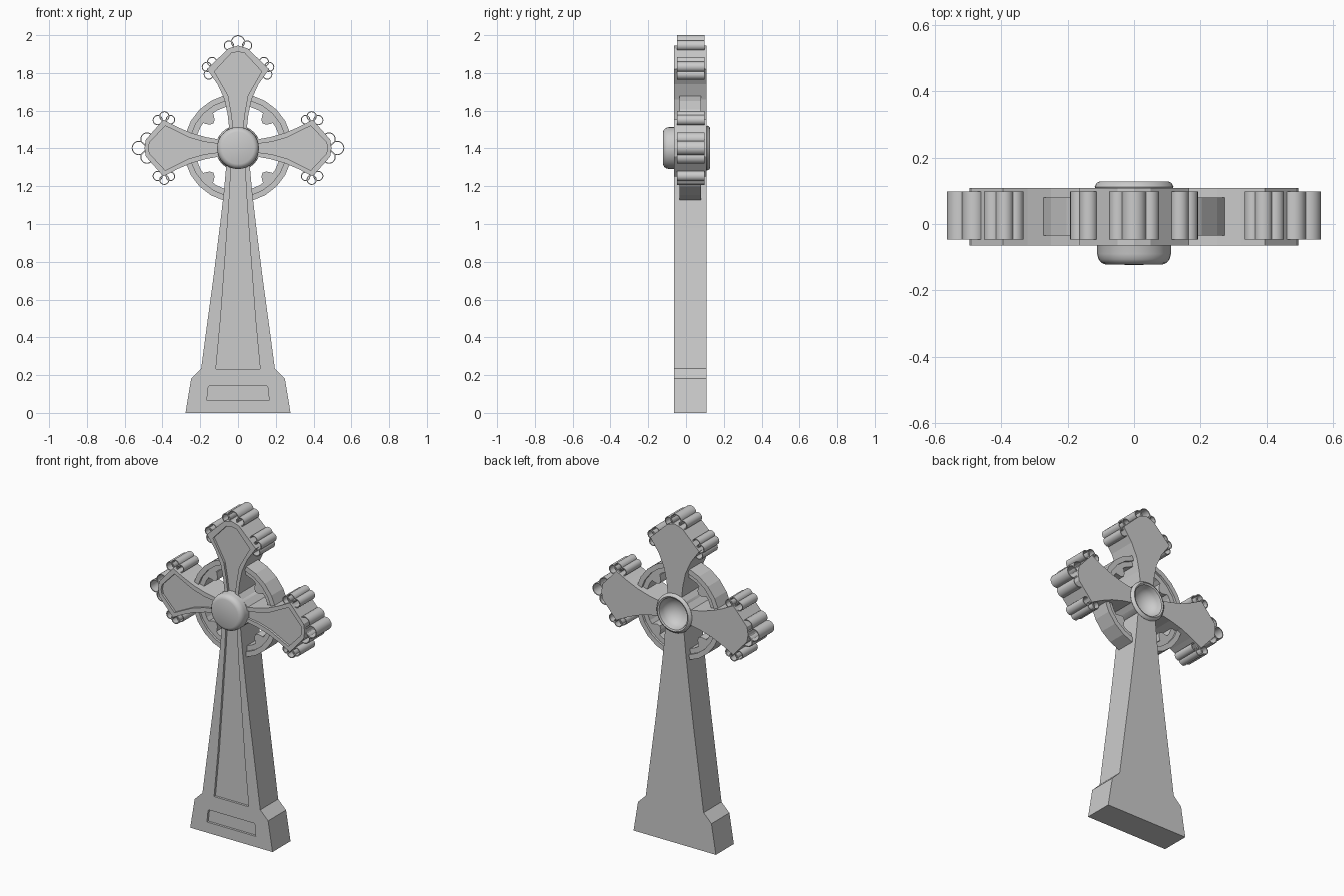
import bpy, bmesh, math

if "Cube" in bpy.data.objects:
    bpy.data.objects.remove(bpy.data.objects["Cube"])

CZ = 1.402                      # height of the cross centre
FRONT, BACK = -0.064, 0.109     # faces of the main slab


def make_object(name, bm):
    bmesh.ops.recalc_face_normals(bm, faces=bm.faces)
    mesh = bpy.data.meshes.new(name)
    bm.to_mesh(mesh)
    bm.free()
    obj = bpy.data.objects.new(name, mesh)
    bpy.context.collection.objects.link(obj)
    return obj


def add_prism(bm, pts, y0, y1):
    a = [bm.verts.new((x, y0, z)) for x, z in pts]
    b = [bm.verts.new((x, y1, z)) for x, z in pts]
    bm.faces.new(a)
    bm.faces.new(b[::-1])
    n = len(pts)
    for i in range(n):
        j = (i + 1) % n
        bm.faces.new((a[i], b[i], b[j], a[j]))


def prism(name, pts, y0, y1):
    bm = bmesh.new()
    add_prism(bm, pts, y0, y1)
    return make_object(name, bm)


def add_lathe(bm, profile, cx, cz, n, closed=True):
    """Spin (radius, y) points about a y-directed axis."""
    rows = []
    for r, y in profile:
        count = 1 if r < 1e-6 else n
        rows.append([bm.verts.new((cx + r * math.cos(2 * math.pi * k / n), y,
                                   cz + r * math.sin(2 * math.pi * k / n))) for k in range(count)])
    pairs = list(zip(rows, rows[1:])) + ([(rows[-1], rows[0])] if closed else [])
    for p, q in pairs:
        for k in range(n):
            m = (k + 1) % n
            f = [p[k % len(p)], p[m % len(p)], q[m % len(q)], q[k % len(q)]]
            bm.faces.new(list(dict.fromkeys(f)))


def smooth(obj, angle=30):
    bpy.ops.object.select_all(action='DESELECT')
    obj.select_set(True)
    bpy.context.view_layer.objects.active = obj
    bpy.ops.object.shade_smooth_by_angle(angle=math.radians(angle))


def cut(obj, cutter):
    cutter.hide_render = True
    mod = obj.modifiers.new("cut", 'BOOLEAN')
    mod.operation, mod.solver, mod.object = 'DIFFERENCE', 'EXACT', cutter
    bpy.ops.object.select_all(action='DESELECT')
    bpy.context.view_layer.objects.active = obj
    obj.select_set(True)
    bpy.ops.object.modifier_apply(modifier=mod.name)
    bpy.data.objects.remove(cutter)


def mirrored(half):
    """Close a right-hand half outline with its left-hand mirror."""
    return half + [(-x, z) for x, z in reversed(half) if x > 1e-6]


# Main slab: base, tapering shaft and three flared arms
shaft = [(0.278, 0), (0.248, 0.182), (0.195, 0.235), (0.165, 0.46), (0.127, 0.74),
         (0.097, 0.98), (0.076, 1.16), (0.062, 1.31)]
side_arm = [(0.11, 0.047), (0.17, 0.058), (0.25, 0.081), (0.32, 0.111), (0.395, 0.15),
            (0.488, 0.045), (0.495, 0.0)]
top_arm = [(0.047, 1.51), (0.055, 1.58), (0.072, 1.66), (0.108, 1.74), (0.165, 1.82),
           (0.05, 1.93), (0.0, 1.945)]
right = [(x, CZ - z) for x, z in side_arm] + [(x, CZ + z) for x, z in reversed(side_arm[:-1])]
cross = prism("cross_body", mirrored(shaft + right + top_arm), FRONT, BACK)

# Recessed front panels
side_panel = [(0.10, 0.022), (0.18, 0.033), (0.26, 0.056), (0.385, 0.118), (0.468, 0.03), (0.475, 0)]
top_panel = [(0.024, 1.50), (0.034, 1.58), (0.052, 1.68), (0.125, 1.808), (0.035, 1.905), (0, 1.912)]
right_panel = ([(x, CZ - z) for x, z in side_panel]
               + [(x, CZ + z) for x, z in reversed(side_panel[:-1])])
panels = [
    mirrored([(0.165, 0.065), (0.158, 0.135), (0.152, 0.142)]),
    mirrored([(0.117, 0.233), (0.092, 0.5), (0.066, 0.85), (0.045, 1.15), (0.036, 1.32)]),
    mirrored(top_panel),
    right_panel,
    [(-x, z) for x, z in right_panel],
]
for pts in panels:
    cut(cross, prism("panel_cutter", pts, FRONT - 0.05, FRONT + 0.014))

# Bore that receives the central boss
bore = bmesh.new()
add_lathe(bore, [(0, -0.3), (0.1, -0.3), (0.1, 0.3), (0, 0.3)], 0, CZ, 32, closed=False)
cut(cross, make_object("bore_cutter", bore))

# Central boss: rounded cushion in front, hollow bowl behind
bm = bmesh.new()
profile = [(0, -0.123), (0.085, -0.122), (0.098, -0.117), (0.107, -0.106), (0.111, -0.09),
           (0.111, 0.10), (0.119, 0.112), (0.112, 0.124), (0.104, 0.128), (0.095, 0.124)]
profile += [(0.092 * math.cos(t * math.pi / 14), 0.115 - 0.075 * math.sin(t * math.pi / 14))
            for t in range(7)] + [(0, 0.04)]
add_lathe(bm, profile, 0, CZ, 32, closed=False)
smooth(make_object("centre_boss", bm), 40)

# Halo ring with a raised outer band
bm = bmesh.new()
add_lathe(bm, [(0.288, -0.034), (0.288, 0.08), (0.258, 0.08), (0.258, 0.066),
               (0.228, 0.066), (0.228, -0.02), (0.258, -0.02), (0.258, -0.034)], 0, CZ, 24)
make_object("halo_ring", bm)

# Cusps on the inside of the halo
bm = bmesh.new()
for sx in (-1, 1):
    for sz in (-1, 1):
        pts = [(0.13, 0.13), (0.15, 0.124), (0.18, 0.13), (0.192, 0.15), (0.175, 0.175),
               (0.15, 0.192), (0.13, 0.18), (0.124, 0.15)]
        add_prism(bm, [(sx * x, CZ + sz * z) for x, z in pts], -0.02, 0.066)
make_object("halo_cusps", bm)

# Hollow scroll tubes round the arm tips: x, z, radius
right_tubes = [
    (0.048, 1.945, 0.027), (0.137, 1.858, 0.027), (0.165, 1.832, 0.027), (0.155, 1.792, 0.027),
    (0.39, CZ + 0.168, 0.027), (0.358, CZ + 0.15, 0.025), (0.425, CZ + 0.148, 0.027),
    (0.39, CZ - 0.168, 0.027), (0.358, CZ - 0.15, 0.025), (0.425, CZ - 0.148, 0.027),
    (0.525, CZ, 0.038), (0.482, CZ + 0.048, 0.035), (0.482, CZ - 0.048, 0.035),
]
bm = bmesh.new()
tubes = [(0, 1.963, 0.037)] + right_tubes + [(-x, z, r) for x, z, r in right_tubes]
for x, z, r in tubes:
    add_lathe(bm, [(r, -0.047), (r, 0.098), (r - 0.005, 0.098), (r - 0.005, -0.047)], x, z, 20)
smooth(make_object("scroll_tubes", bm))
